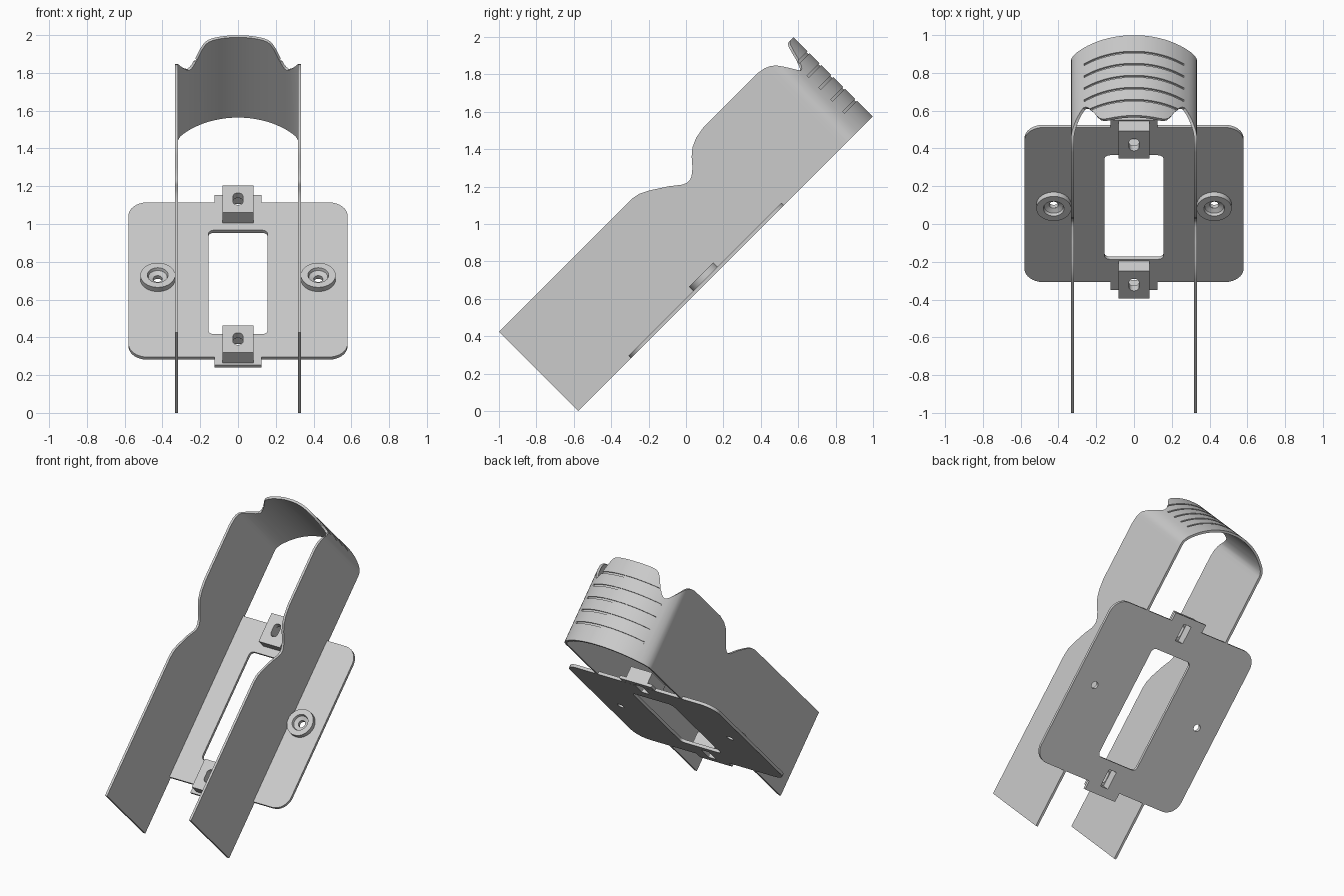
import bpy, bmesh
from math import sin, cos, pi, radians, sqrt, asin
from mathutils import Matrix

if "Cube" in bpy.data.objects:
    bpy.data.objects.remove(bpy.data.objects["Cube"])

# Parts are modelled flat (x across, y along, z up) and leaned back 45 degrees
TILT = Matrix.Translation((0, -0.575, 0)) @ Matrix.Rotation(radians(45), 4, 'X')

grey = bpy.data.materials.new("light grey")
grey.use_nodes = True
GREY = (0.6, 0.6, 0.6, 1)
grey.diffuse_color = GREY
grey.node_tree.nodes["Principled BSDF"].inputs["Base Color"].default_value = GREY


def make(name, bm):
    mesh = bpy.data.meshes.new(name)
    bm.to_mesh(mesh)
    bm.free()
    mesh.materials.append(grey)
    obj = bpy.data.objects.new(name, mesh)
    bpy.context.collection.objects.link(obj)
    obj.matrix_world = TILT
    return obj


def prism(name, outline, low, high):
    bm = bmesh.new()
    face = bm.faces.new([bm.verts.new((x, y, low)) for x, y in outline])
    top = bmesh.ops.extrude_face_region(bm, geom=[face])["geom"]
    verts = [g for g in top if isinstance(g, bmesh.types.BMVert)]
    bmesh.ops.translate(bm, verts=verts, vec=(0, 0, high - low))
    bmesh.ops.recalc_face_normals(bm, faces=bm.faces)
    return make(name, bm)


def rounded(half, y0, y1, r, cx=0, steps=8):
    corners = [(half - r, y1 - r), (r - half, y1 - r), (r - half, y0 + r), (half - r, y0 + r)]
    return [(cx + x + r * cos(a), y + r * sin(a))
            for q, (x, y) in enumerate(corners)
            for a in [pi / 2 * (q + i / steps) for i in range(steps + 1)]]


def box(half, y0, y1):
    return [(half, y0), (half, y1), (-half, y1), (-half, y0)]


def circle(cx, cy, r, n=32):
    return [(cx + r * cos(2 * pi * i / n), cy + r * sin(2 * pi * i / n)) for i in range(n)]


def apply(obj, mod):
    bpy.context.view_layer.objects.active = obj
    bpy.ops.object.modifier_apply(modifier=mod.name)


def cut(obj, *cutters):
    for cutter in cutters:
        cutter.hide_render = True
        mod = obj.modifiers.new("cut", 'BOOLEAN')
        mod.operation = 'DIFFERENCE'
        mod.object = cutter
        apply(obj, mod)
        bpy.data.objects.remove(cutter)


def smooth(obj):
    bpy.ops.object.select_all(action='DESELECT')
    obj.select_set(True)
    bpy.context.view_layer.objects.active = obj
    bpy.ops.object.shade_smooth_by_angle(angle=radians(30))


# Shell: two waisted side walls joined by a bowed end wall
R, TIP, H = 0.418, 2.227, 0.601
side = [(0, H), (1.0, H), (1.05, 0.592), (1.1, 0.567), (1.19, 0.509), (1.25, 0.462),
        (1.275, 0.452), (1.295, 0.452), (1.315, 0.46), (1.35, 0.488), (1.39, 0.534), (1.428, 0.566),
        (1.478, 0.588), (1.549, H), (1.95, H), (2.0, 0.592), (2.03, 0.578)]
path = [(0.334, u, h) for u, h in side]
path += [(0.331, 2.053, 0.56), (0.32, 2.075, 0.53), (0.305, 2.096, 0.497)]


def bow(x):
    return TIP - R + sqrt(R * R - x * x)


crest = [(0.285, 0.465), (0.27, 0.447), (0.258, 0.449), (0.245, 0.462), (0.22, 0.505), (0.2, 0.55),
         (0.18, 0.583), (0.16, 0.597), (0.13, H), (0.1, H), (0.065, H), (0.03, H)]
path += [(x, bow(x), h) for x, h in crest]
path += [(-x, u, h) for x, u, h in reversed(path)]
bm = bmesh.new()
rows = [(bm.verts.new((x, u, 0)), bm.verts.new((x, u, h))) for x, u, h in path]
for (b0, t0), (b1, t1) in zip(rows, rows[1:]):
    bm.faces.new((b0, b1, t1, t0))
shell = make("curved_shell", bm)
wall = shell.modifiers.new("wall", 'SOLIDIFY')
wall.thickness = 0.016
wall.offset = -1
apply(shell, wall)


# Grip grooves across the bowed end
def arc(r):
    reach = asin(0.265 / R)
    angles = [reach * (i / 12 - 1) for i in range(25)]
    return [(r * sin(a), TIP - R + r * cos(a)) for a in angles]


band = arc(R - 0.008) + arc(R + 0.03)[::-1]
for i in range(5):
    v = 0.127 + 0.09 * i
    cut(shell, prism("groove_cutter", band, v - 0.007, v + 0.007))
smooth(shell)

# Mounting plate with a rounded window and two screw holes
T = 0.02
MID = 0.98
plate = prism("mounting_plate", rounded(0.58, 0.398, 1.556, 0.1), 0, T)
cut(plate, prism("window_cutter", rounded(0.157, 0.569, 1.348, 0.03), -0.1, 0.1))
for s in (1, -1):
    cut(plate, prism("hole_cutter", circle(s * 0.425, MID, 0.024), -0.1, 0.1))

# End tabs and slotted clip blocks
for name, centre, y0, y1 in (("upper", 1.504, 1.5, 1.612), ("lower", 0.456, 0.338, 0.45)):
    slot = rounded(0.026, centre - 0.045, centre + 0.045, 0.025)
    pocket = rounded(0.03, centre - 0.06, centre + 0.06, 0.005)
    tab = prism(name + "_tab", box(0.125, y0, y1), 0.0005, T + 0.0005)
    block = prism(name + "_clip_block", box(0.083, centre - 0.102, centre + 0.102), 0.001, 0.098)
    for part in (plate, tab, block):
        cut(part, prism("slot_cutter", slot, -0.1, 0.2))
        cut(part, prism("pocket_cutter", pocket, -0.1, 0.06))
smooth(plate)

# Countersunk screw bosses
ring = [(0.024, 0), (0.024, 0.024), (0.05, 0.036), (0.055, 0.052), (0.092, 0.052), (0.092, 0.01)]
N = 40
for s, label in ((1, "left"), (-1, "right")):
    bm = bmesh.new()
    loops = [[bm.verts.new((x, y, v)) for x, y in circle(s * 0.425, MID, r, N)] for r, v in ring]
    for a, b in zip(loops, loops[1:]):
        for i in range(N):
            j = (i + 1) % N
            bm.faces.new((a[i], a[j], b[j], b[i]))
    bmesh.ops.recalc_face_normals(bm, faces=bm.faces)
    # keep the outward side on the rim's upward face
    up = max(bm.faces, key=lambda f: f.calc_center_median().z)
    if up.normal.z < 0:
        bmesh.ops.reverse_faces(bm, faces=bm.faces)
    smooth(make(label + "_screw_boss", bm))
